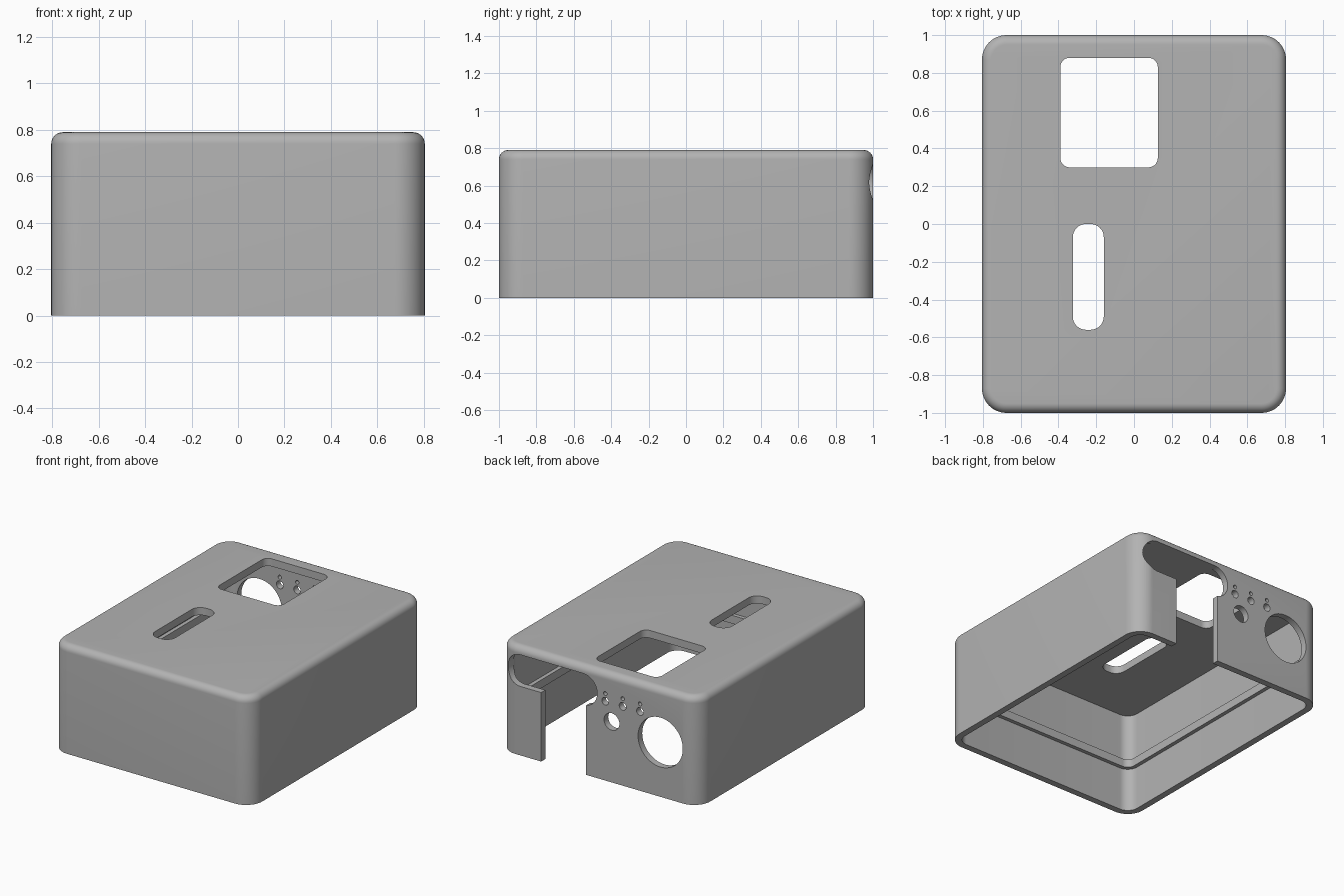
import bpy
import bmesh
from math import sin, cos, pi, radians
from mathutils import Matrix

HX, HY, H = 0.805, 1.0, 0.79      # outer half sizes and height
CORNER, FILLET = 0.13, 0.05       # plan corner and top edge radius
WALL, CEILING = 0.048, 0.735      # wall thickness and inner roof height

if "Cube" in bpy.data.objects:
    bpy.data.objects.remove(bpy.data.objects["Cube"], do_unlink=True)

grey = bpy.data.materials.new("plain grey")
grey.use_nodes = True
colour = (0.45, 0.45, 0.45, 1)
grey.diffuse_color = colour
grey.node_tree.nodes["Principled BSDF"].inputs["Base Color"].default_value = colour


def rounded_rect(cx, cy, hx, hy, r, steps=12):
    """Counter-clockwise outline, starting at the +x +y corner."""
    pts = []
    for i, (sx, sy) in enumerate([(1, 1), (-1, 1), (-1, -1), (1, -1)]):
        for k in range(steps + 1):
            a = (i + k / steps) * pi / 2
            pts.append((cx + sx * (hx - r) + r * cos(a),
                        cy + sy * (hy - r) + r * sin(a)))
    return pts


def body_outline(inset):
    return rounded_rect(0, 0, HX - inset, HY - inset, CORNER - inset)


def loft(name, rings, capped=True, closed=True, looped=False):
    """Skin a list of (outline, height) rings."""
    bm = bmesh.new()
    loops = [[bm.verts.new((x, y, z)) for x, y in pts] for pts, z in rings]
    pairs = list(zip(loops, loops[1:]))
    if looped:
        pairs.append((loops[-1], loops[0]))
    for a, b in pairs:
        n = len(a)
        for i in range(n if closed else n - 1):
            j = (i + 1) % n
            bm.faces.new((a[i], a[j], b[j], b[i]))
    if capped:
        bm.faces.new(loops[0])
        bm.faces.new(loops[-1])
    if not closed:
        bm.faces.new([l[0] for l in loops])
        bm.faces.new([l[-1] for l in loops])
    bmesh.ops.recalc_face_normals(bm, faces=bm.faces)
    mesh = bpy.data.meshes.new(name)
    bm.to_mesh(mesh)
    bm.free()
    obj = bpy.data.objects.new(name, mesh)
    mesh.materials.append(grey)
    bpy.context.collection.objects.link(obj)
    return obj


def select(obj):
    bpy.ops.object.select_all(action='DESELECT')
    obj.select_set(True)
    bpy.context.view_layer.objects.active = obj


def cut(target, outline, low, high, through_back=False):
    """Cut a prism upward through the roof, or along y through the back wall."""
    cutter = loft("cutter", [(outline, low), (outline, high)])
    cutter.hide_render = True
    if through_back:
        # outline (x, z) and depth y
        cutter.data.transform(Matrix(((1, 0, 0, 0), (0, 0, 1, 0),
                                      (0, 1, 0, 0), (0, 0, 0, 1))))
        cutter.data.flip_normals()
    select(target)
    mod = target.modifiers.new("cut", 'BOOLEAN')
    mod.operation, mod.solver, mod.object = 'DIFFERENCE', 'EXACT', cutter
    bpy.ops.object.modifier_apply(modifier=mod.name)
    bpy.data.objects.remove(cutter, do_unlink=True)


def cut_back(outline):
    cut(case, outline, 0.85, 1.1, True)


def circle(x, z, r, steps=8):
    return [(x + r * cos(k * pi / 2 / steps), z + r * sin(k * pi / 2 / steps))
            for k in range(4 * steps)]


# Hollow case: roof underside, inner wall, rim, outer wall, rounded top edge
rings = [(body_outline(WALL), CEILING), (body_outline(WALL), 0), (body_outline(0), 0)]
for k in range(9):
    a = k / 8 * pi / 2
    rings.append((body_outline(FILLET * (1 - cos(a))), H - FILLET * (1 - sin(a))))
case = loft("case_shell", rings)

# Roof openings: square window and long slot
cut(case, rounded_rect(-0.132, 0.59, 0.258, 0.29, 0.05), 0.6, 0.9)
cut(case, rounded_rect(-0.242, -0.28, 0.082, 0.28, 0.07), 0.6, 0.9)

# Back wall: wide port with a cable gap below it
cut_back(rounded_rect(0.38, 0.617, 0.365, 0.115, 0.1149))
cut_back([(0.105, -0.1), (0.466, -0.1), (0.466, 0.56), (0.105, 0.56)])

# Back wall: round sockets and three pairs of indicator holes
cut_back(circle(-0.494, 0.397, 0.18, 14))
cut_back(circle(-0.102, 0.442, 0.062))
for x in (-0.05, -0.19, -0.33):
    cut_back(circle(x, 0.577, 0.028))
    cut_back(circle(x, 0.633, 0.014, 5))

# Inner rib along the two sides and the front, ending at the back wall
def rib_path(inset):
    pts = [p for p in body_outline(inset) if p[1] < 0]
    end = HY - WALL - 0.03
    return [(-HX + inset, end)] + pts + [(HX - inset, end)]


rib = loft("inner_rib", [(rib_path(WALL - 0.01), 0.32), (rib_path(WALL + 0.028), 0.32),
                         (rib_path(WALL + 0.028), 0.38), (rib_path(WALL - 0.01), 0.38)],
           capped=False, closed=False, looped=True)

for obj in (case, rib):
    select(obj)
    bpy.ops.object.shade_smooth_by_angle(angle=radians(30))
